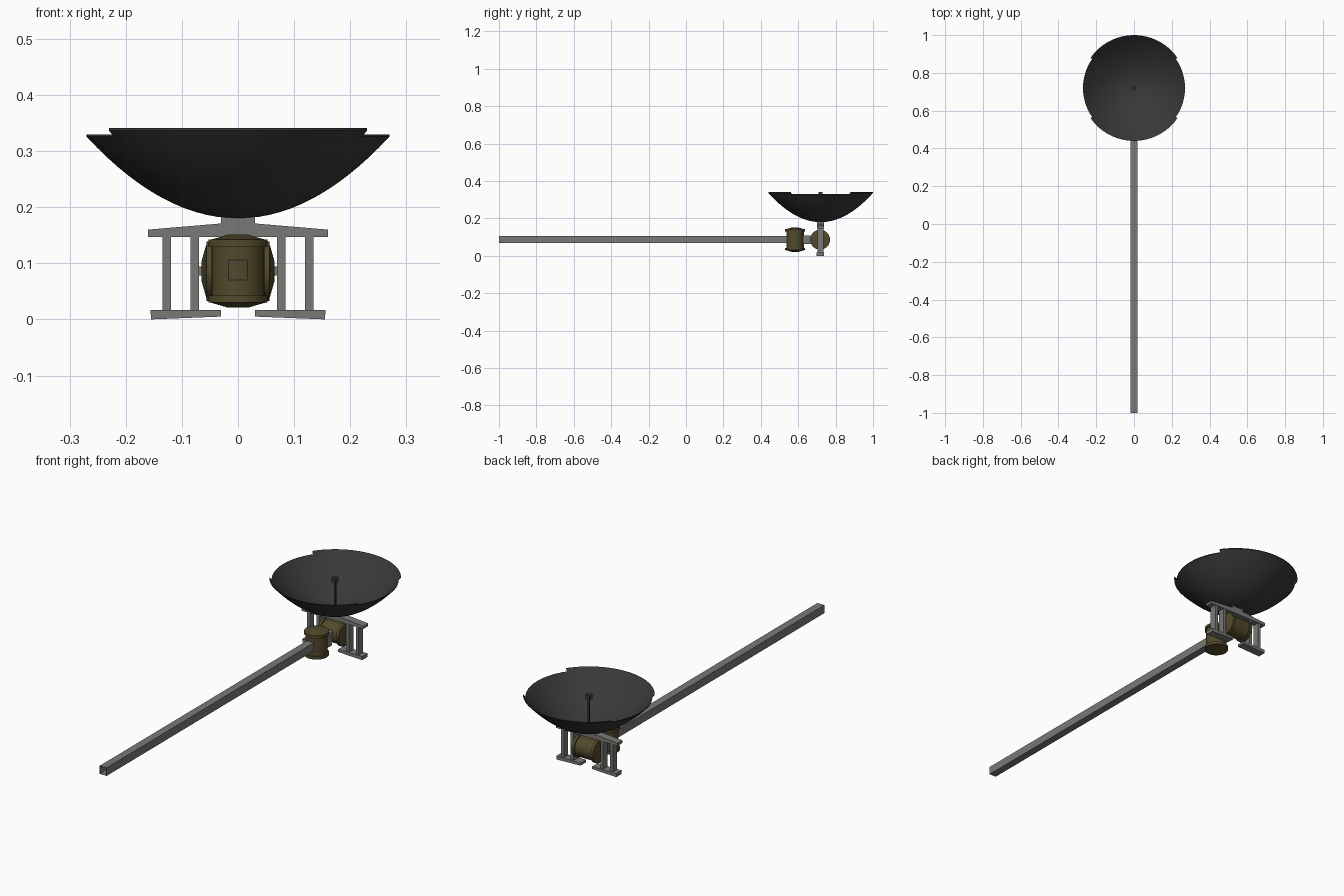
import bpy, bmesh, math
from mathutils import Matrix, Vector

if "Cube" in bpy.data.objects:
    bpy.data.objects.remove(bpy.data.objects["Cube"])


def material(name, rgb):
    m = bpy.data.materials.new(name)
    m.diffuse_color = (*rgb, 1)
    m.use_nodes = True
    m.node_tree.nodes["Principled BSDF"].inputs["Base Color"].default_value = m.diffuse_color
    return m


STEEL = material("grey steel", (0.19, 0.19, 0.185))
DARK = material("dark dish", (0.040, 0.040, 0.040))
OLIVE = material("olive motor", (0.085, 0.068, 0.024))

DY = 0.72      # dish and frame centre, y
MZ = 0.086     # motor axis height


def finish(name, bm, mat, smooth=False):
    bmesh.ops.remove_doubles(bm, verts=bm.verts, dist=1e-6)
    bmesh.ops.recalc_face_normals(bm, faces=bm.faces)
    me = bpy.data.meshes.new(name)
    bm.to_mesh(me)
    bm.free()
    me.materials.append(mat)
    ob = bpy.data.objects.new(name, me)
    bpy.context.collection.objects.link(ob)
    if smooth:
        bpy.ops.object.select_all(action='DESELECT')
        ob.select_set(True)
        bpy.context.view_layer.objects.active = ob
        bpy.ops.object.shade_smooth_by_angle(angle=math.radians(30))
    return ob


def box(name, lo, hi, mat):
    bm = bmesh.new()
    lo, hi = Vector(lo), Vector(hi)
    bmesh.ops.create_cube(bm, size=1, matrix=Matrix.Translation((lo + hi) / 2)
                          @ Matrix.Diagonal((*(hi - lo), 1)))
    return finish(name, bm, mat)


def prism(name, pts, y0, y1, mat):
    """Extrude an x-z outline along y."""
    bm = bmesh.new()
    f = bm.faces.new([bm.verts.new((x, y0, z)) for x, z in pts])
    ext = bmesh.ops.extrude_face_region(bm, geom=[f])["geom"]
    bmesh.ops.translate(bm, vec=(0, y1 - y0, 0),
                        verts=[v for v in ext if isinstance(v, bmesh.types.BMVert)])
    return finish(name, bm, mat)


def lathe(name, prof, matrix, mat, a0=0.0, a1=360.0, segs=64, closed=False):
    """Turn an (r, z) profile about z; a part turn gets end caps."""
    bm = bmesh.new()
    full = a1 - a0 >= 360
    rings = []
    for i in range(segs + 1):
        a = math.radians(a0 + (a1 - a0) * i / segs)
        rings.append([bm.verts.new((r * math.cos(a), r * math.sin(a), z)) for r, z in prof])
    n = len(prof)
    for p, q in zip(rings, rings[1:]):
        for j in range(n if closed else n - 1):
            k = (j + 1) % n
            if prof[j][0] == 0 and prof[k][0] == 0:
                continue
            if prof[j][0] == 0:
                bm.faces.new((p[j], p[k], q[k]))
            elif prof[k][0] == 0:
                bm.faces.new((p[j], p[k], q[j]))
            else:
                bm.faces.new((p[j], p[k], q[k], q[j]))
    if not full:
        bm.faces.new(rings[0])
        bm.faces.new(rings[-1])
    bmesh.ops.transform(bm, matrix=matrix, verts=bm.verts)
    return finish(name, bm, mat, True)


# parabolic dish, with raised rim sectors at front and back
def bowl(r):
    return 0.18 + 2.0 * r * r


T = 0.004
at_dish = Matrix.Translation((0, DY, 0))
rs = [0.27 * i / 14 for i in range(15)]
lathe("dish", [(r, bowl(r)) for r in rs] + [(r, bowl(r) + T) for r in reversed(rs)],
      at_dish, DARK, segs=72)
lip = [(0.268, bowl(0.268)), (0.28, bowl(0.28)), (0.28, bowl(0.28) + T), (0.268, bowl(0.268) + T)]
for name, mid in (("front_rim", 270), ("back_rim", 90)):
    lathe(name, lip, at_dish, DARK, mid - 55.2, mid + 55.2, 24, True)

# feed on its thin rod
box("feed_rod", (-0.004, DY - 0.004, 0.18), (0.004, DY + 0.004, 0.325), DARK)
box("feed_box", (-0.011, DY - 0.011, 0.318), (0.011, DY + 0.011, 0.34), DARK)

# two motors: one upright, one lying along x
motor = [(0, -0.065), (0.018, -0.065), (0.049, -0.056), (0.053, -0.056), (0.053, -0.043),
         (0.047, -0.043)]
motor += [(r, -z) for r, z in reversed(motor)]
lathe("turning_motor", motor, Matrix.Translation((0, 0.583, MZ)), OLIVE, segs=40)
lathe("tilting_motor", motor, Matrix.Translation((0, DY - 0.003, MZ)) @ Matrix.Rotation(math.pi / 2, 4, 'Y'),
      OLIVE, segs=40)
box("motor_link", (-0.02, 0.60, 0.064), (0.02, 0.69, 0.109), STEEL)

# long hollow arm, open at its front end
arm = box("arm", (-0.018, -1, 0.069), (0.018, 0.56, 0.107), STEEL)
bm = bmesh.new()
bm.from_mesh(arm.data)
bmesh.ops.delete(bm, geom=[f for f in bm.faces if f.normal.y < -0.9], context='FACES_ONLY')
bm.to_mesh(arm.data)
bm.free()
wall = arm.modifiers.new("wall", 'SOLIDIFY')
wall.thickness = 0.003
wall.offset = -1

# frame carrying the dish
y0, y1 = DY - 0.019, DY + 0.017
half = [(0.16, 0.147), (0.16, 0.16), (0.03, 0.171), (0.03, 0.184)]
prism("top_beam", half + [(-x, z) for x, z in reversed(half)], y0, y1, STEEL)
for side, s in (("left", -1), ("right", 1)):
    prism(side + "_foot", [(s * x, z) for x, z in
          ((0.03, 0.005), (0.155, 0), (0.156, 0.017), (0.03, 0.017))], y0 - 0.002, y1 + 0.002, STEEL)
    for part, x in (("inner", 0.077), ("outer", 0.127)):
        box(f"{side}_{part}_post", (s * x - 0.0075, y0 + 0.002, 0.015),
            (s * x + 0.0075, y1 - 0.002, 0.149), STEEL)
    box(side + "_motor_shaft", (s * 0.066 - 0.008, DY - 0.011, MZ - 0.008),
        (s * 0.066 + 0.008, DY + 0.005, MZ + 0.008), STEEL)
